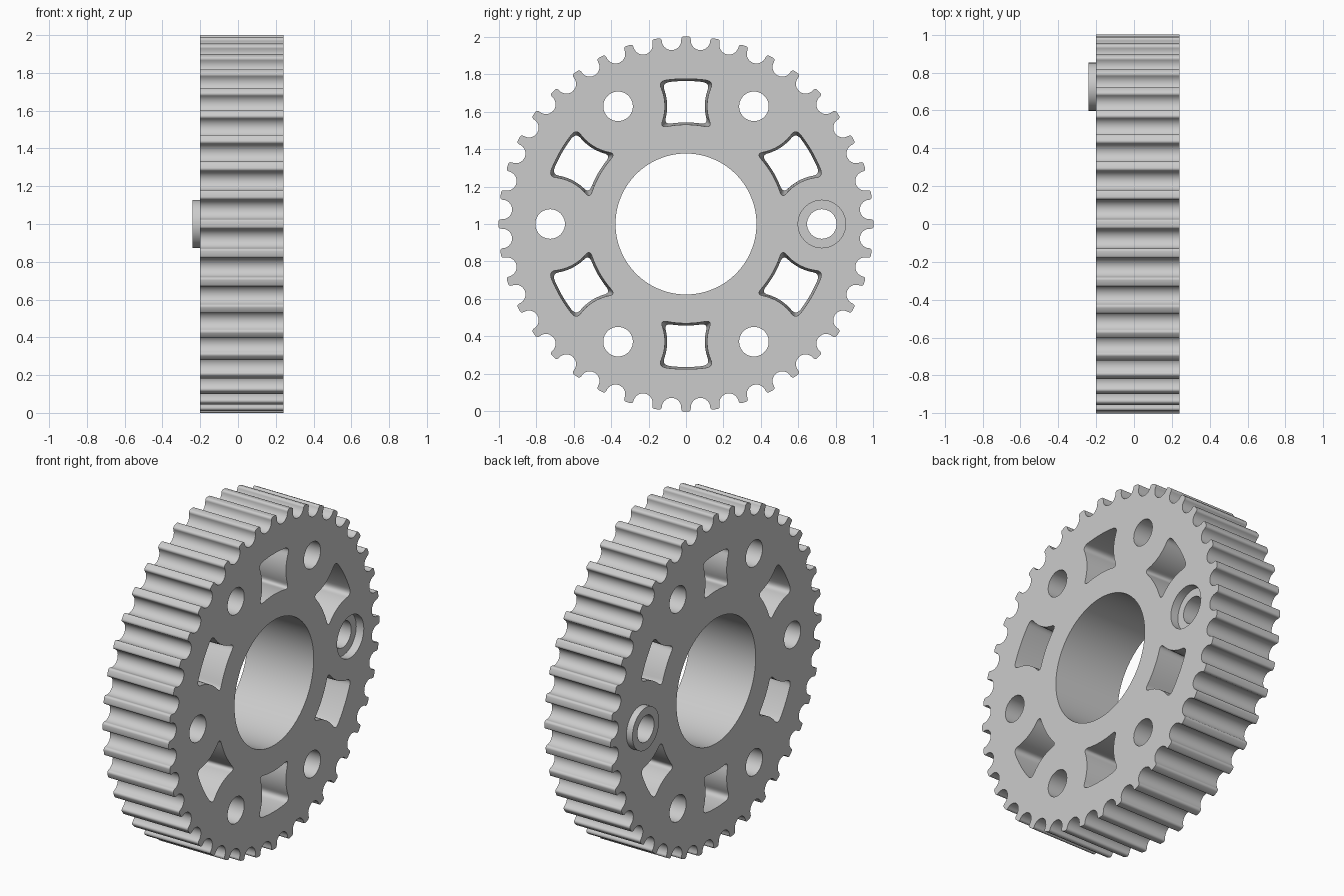
import bpy, bmesh, math
from mathutils import Vector

if "Cube" in bpy.data.objects:
    bpy.data.objects.remove(bpy.data.objects["Cube"])

BACK, FRONT = -0.20, 0.24        # side faces of the wheel along x
TEETH = 40
HOLE_RING = 0.725                # radius on which the bolt holes sit


def polar(r, a, c=(0, 0)):
    return Vector((c[0] + r * math.cos(a), c[1] + r * math.sin(a)))


def circle(r, c=(0, 0), n=40):
    return [polar(r, math.tau * i / n, c) for i in range(n)]


def arc(c, r, a0, a1, n):
    return [polar(r, a0 + (a1 - a0) * i / n, c) for i in range(n + 1)]


def tooth_outline():
    """Round-bottomed grooves with softened tooth tips."""
    pitch = math.tau / TEETH
    groove_r, groove_c, tip_r = 0.052, 0.983, 0.014
    tip_y = pitch / 2 - groove_r - tip_r
    # half groove from wall to tip, in (radial, sideways) about the groove centre
    half = [(groove_c - groove_r * math.cos(t), groove_r * math.sin(t))
            for t in [math.pi / 2 * i / 7 for i in range(8)]]
    half += [(0.985 + tip_r * math.sin(t), groove_r + tip_r * (1 - math.cos(t)))
             for t in [math.pi / 2 * i / 4 for i in range(5)]]
    groove = [(r, -s) for r, s in reversed(half[1:])] + half
    pts = []
    for k in range(TEETH):
        a = (k + 0.5) * pitch
        for r, s in groove:
            pts.append(polar(math.hypot(r, s), a + math.atan2(s, r)))
    return pts


def window_outline(turn, draft):
    """Fan-shaped window whose sides curve around the neighbouring bolt holes."""
    outer, inner, side, trim = 0.775 - draft, 0.53 + draft, 0.25 + draft, 0.045
    d, sixth = HOLE_RING, math.pi / 6

    def corner_angle(r):
        return sixth - math.acos((r * r + d * d - side * side) / (2 * r * d))

    ao, ai = corner_angle(outer), corner_angle(inner)
    left, right = polar(d, sixth), polar(d, -sixth)

    def side_arc(c, p, q):
        a0 = math.atan2(p.y - c.y, p.x - c.x) % math.tau
        a1 = math.atan2(q.y - c.y, q.x - c.x) % math.tau
        if abs(a1 - a0) > math.pi:
            a1 += math.tau if a1 < a0 else -math.tau
        t = math.copysign(trim / side, a1 - a0)
        return arc(c, side, a0 + t, a1 - t, 8)

    oc = [polar(outer, -ao), polar(outer, ao)]
    ic = [polar(inner, ai), polar(inner, -ai)]
    to, ti = trim / outer, trim / inner
    edges = [arc((0, 0), outer, -ao + to, ao - to, 8), side_arc(left, oc[1], ic[0]),
             arc((0, 0), inner, ai - ti, -ai + ti, 8), side_arc(right, ic[1], oc[0])]
    corners = [oc[1], ic[0], ic[1], oc[0]]
    pts = []
    for i, edge in enumerate(edges):
        pts += edge
        p, c, q = edge[-1], corners[i], edges[(i + 1) % 4][0]
        for t in [j / 7 for j in range(1, 7)]:
            pts.append(p * (1 - t) ** 2 + c * 2 * t * (1 - t) + q * t * t)
    cs, sn = math.cos(turn), math.sin(turn)
    return [Vector((p.x * cs - p.y * sn, p.x * sn + p.y * cs)) for p in pts]


bm = bmesh.new()
front_edges, back_edges = [], []


def wall(stages):
    """Join equal-sized outlines, each at its own x, from front face to back face."""
    rings = [[bm.verts.new((x, p.x, p.y + 1)) for p in pts] for pts, x in stages]
    n = len(rings[0])
    for a, b in zip(rings, rings[1:]):
        for i in range(n):
            j = (i + 1) % n
            bm.faces.new((a[i], a[j], b[j], b[i]))
    for ring, store in ((rings[0], front_edges), (rings[-1], back_edges)):
        store += [bm.edges.get((ring[i], ring[(i + 1) % n])) for i in range(n)]


# toothed rim and centre bore
rim = tooth_outline()
wall([(rim, FRONT), (rim, BACK)])
bore = circle(0.376, n=96)
wall([(bore, FRONT), (bore, BACK)])

# six windows, slightly narrower toward the back
for k in range(6):
    turn = math.radians(30 + 60 * k)
    wall([(window_outline(turn, 0), FRONT), (window_outline(turn, 0.012), BACK)])

# six bolt holes; the first has a recess in front and a raised boss behind
for k in range(6):
    c = polar(HOLE_RING, math.radians(60 * k))
    hole, ring = circle(0.079, c), circle(0.127, c)
    if k == 0:
        wall([(ring, FRONT), (ring, FRONT - 0.05), (hole, FRONT - 0.05),
              (hole, BACK - 0.04), (ring, BACK - 0.04), (ring, BACK)])
    else:
        wall([(hole, FRONT), (hole, BACK)])

# flat side faces
for edges, nx in ((front_edges, 1), (back_edges, -1)):
    bmesh.ops.triangle_fill(bm, edges=edges, use_beauty=True, normal=(nx, 0, 0))
bmesh.ops.recalc_face_normals(bm, faces=bm.faces)

mesh = bpy.data.meshes.new("toothed_pulley")
bm.to_mesh(mesh)
bm.free()
pulley = bpy.data.objects.new("toothed_pulley", mesh)
bpy.context.collection.objects.link(pulley)

metal = bpy.data.materials.new("light_grey_metal")
metal.diffuse_color = (0.6, 0.6, 0.6, 1)
metal.use_nodes = True
metal.node_tree.nodes["Principled BSDF"].inputs["Base Color"].default_value = metal.diffuse_color
mesh.materials.append(metal)

bpy.context.view_layer.objects.active = pulley
pulley.select_set(True)
bpy.ops.object.shade_smooth_by_angle(angle=math.radians(35))
